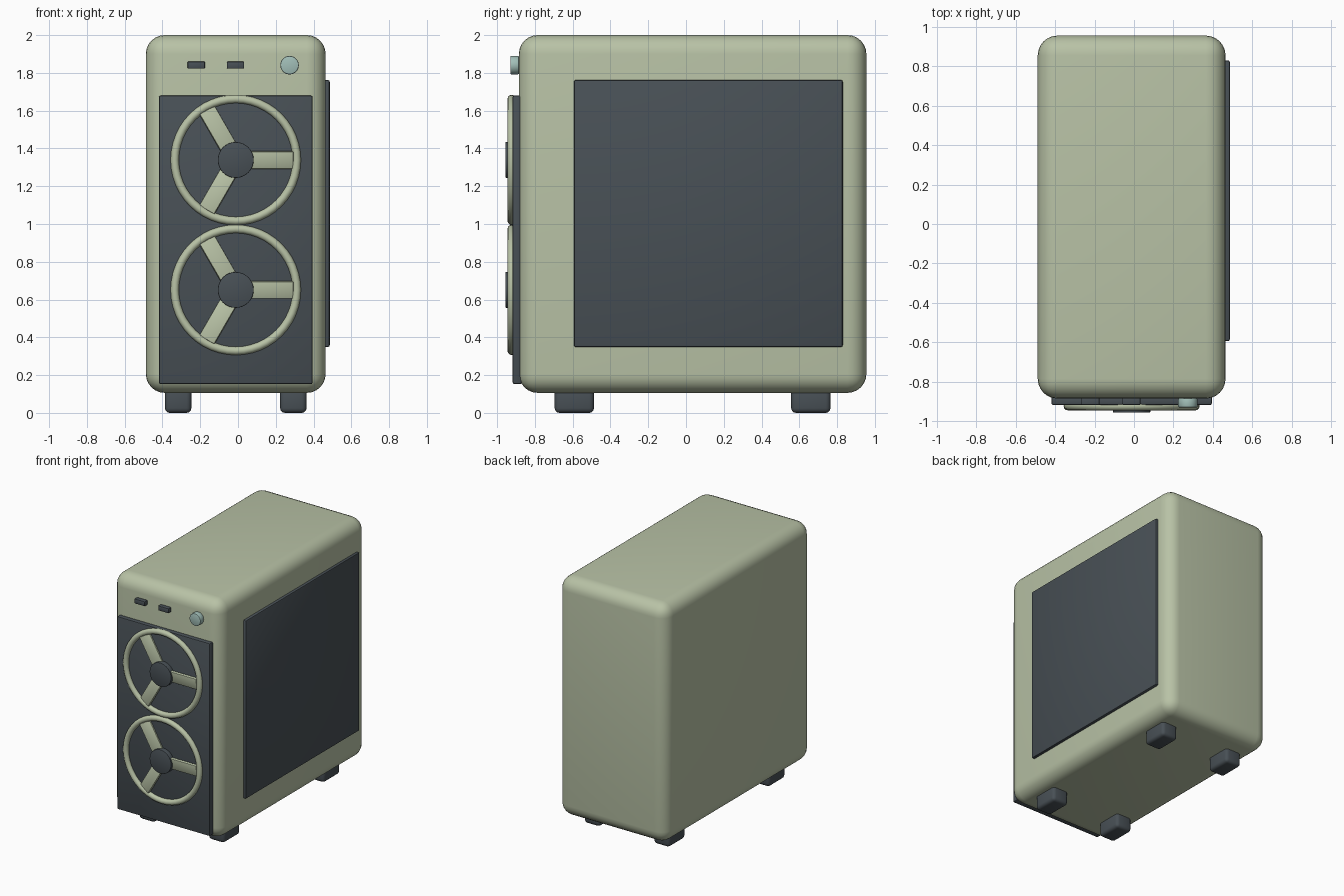
import bpy
from math import pi, radians, cos, sin

if "Cube" in bpy.data.objects:
    bpy.data.objects.remove(bpy.data.objects["Cube"])

CX = -0.012  # centre line of the case


def material(name, rgb):
    m = bpy.data.materials.new(name)
    m.diffuse_color = (*rgb, 1)
    m.use_nodes = True
    m.node_tree.nodes["Principled BSDF"].inputs["Base Color"].default_value = m.diffuse_color
    return m


SAGE = material("sage", (0.48, 0.54, 0.38))
DARK = material("dark grey", (0.065, 0.08, 0.092))
TEAL = material("pale teal", (0.36, 0.52, 0.48))


def finish(ob, name, mat, bevel=0, segments=3):
    ob.name = name
    ob.data.materials.append(mat)
    if bevel:
        b = ob.modifiers.new("bevel", "BEVEL")
        b.width, b.segments = bevel, segments
        b.limit_method = "ANGLE"
        bpy.ops.object.modifier_apply(modifier=b.name)
    bpy.ops.object.shade_smooth_by_angle(angle=radians(35))
    return ob


def box(name, lo, hi, mat, bevel=0, segments=3):
    bpy.ops.mesh.primitive_cube_add(size=1, location=[(a + b) / 2 for a, b in zip(lo, hi)])
    ob = bpy.context.object
    ob.scale = [b - a for a, b in zip(lo, hi)]
    bpy.ops.object.transform_apply(location=False, rotation=False, scale=True)
    return finish(ob, name, mat, bevel, segments)


def disc(name, x, z, y0, y1, r, mat, bevel=0.004):
    bpy.ops.mesh.primitive_cylinder_add(vertices=32, radius=r, depth=y1 - y0,
                                        location=(x, (y0 + y1) / 2, z), rotation=(pi / 2, 0, 0))
    return finish(bpy.context.object, name, mat, bevel, 2)


# Case shell and panels
box("case_body", (-0.488, -0.885, 0.106), (0.464, 0.955, 2.0), SAGE, 0.1, 6)
box("front_panel", (-0.419, -0.918, 0.152), (0.395, -0.87, 1.68), DARK, 0.01, 2)
box("side_window", (0.445, -0.594, 0.349), (0.486, 0.83, 1.762), DARK, 0.01, 2)

# Feet
for sx, side in ((-1, "left"), (1, "right")):
    for sy, end in ((-1, "front"), (1, "back")):
        x, y = CX + sx * 0.305, 0.035 + sy * 0.626
        box(f"{end}_{side}_foot", (x - 0.07, y - 0.104, 0), (x + 0.07, y + 0.104, 0.13), DARK, 0.025, 3)

# Two front fans: ring, three blades and hub
for label, z in (("upper", 1.339), ("lower", 0.651)):
    bpy.ops.mesh.primitive_torus_add(major_radius=0.323, minor_radius=0.022, major_segments=48,
                                     minor_segments=12, location=(CX, -0.923, z), rotation=(pi / 2, 0, 0))
    finish(bpy.context.object, f"{label}_fan_ring", SAGE)
    for i in range(3):
        a = i * 2 * pi / 3
        blade = box(f"{label}_fan_blade_{i + 1}", (-0.125, -0.011, -0.046), (0.125, 0.011, 0.046), SAGE, 0.004, 2)
        blade.location = (CX + 0.18 * cos(a), -0.928, z + 0.18 * sin(a))
        blade.rotation_euler = (radians(10), -a, 0)
    disc(f"{label}_fan_hub", CX, z, -0.956, -0.905, 0.095, DARK)

# Ports and power button
for i, x in enumerate((-0.221, -0.013)):
    box(f"port_{i + 1}", (x - 0.046, -0.918, 1.822), (x + 0.046, -0.878, 1.86), DARK, 0.006, 2)
disc("power_button", 0.273, 1.841, -0.93, -0.884, 0.049, TEAL, 0.006)
